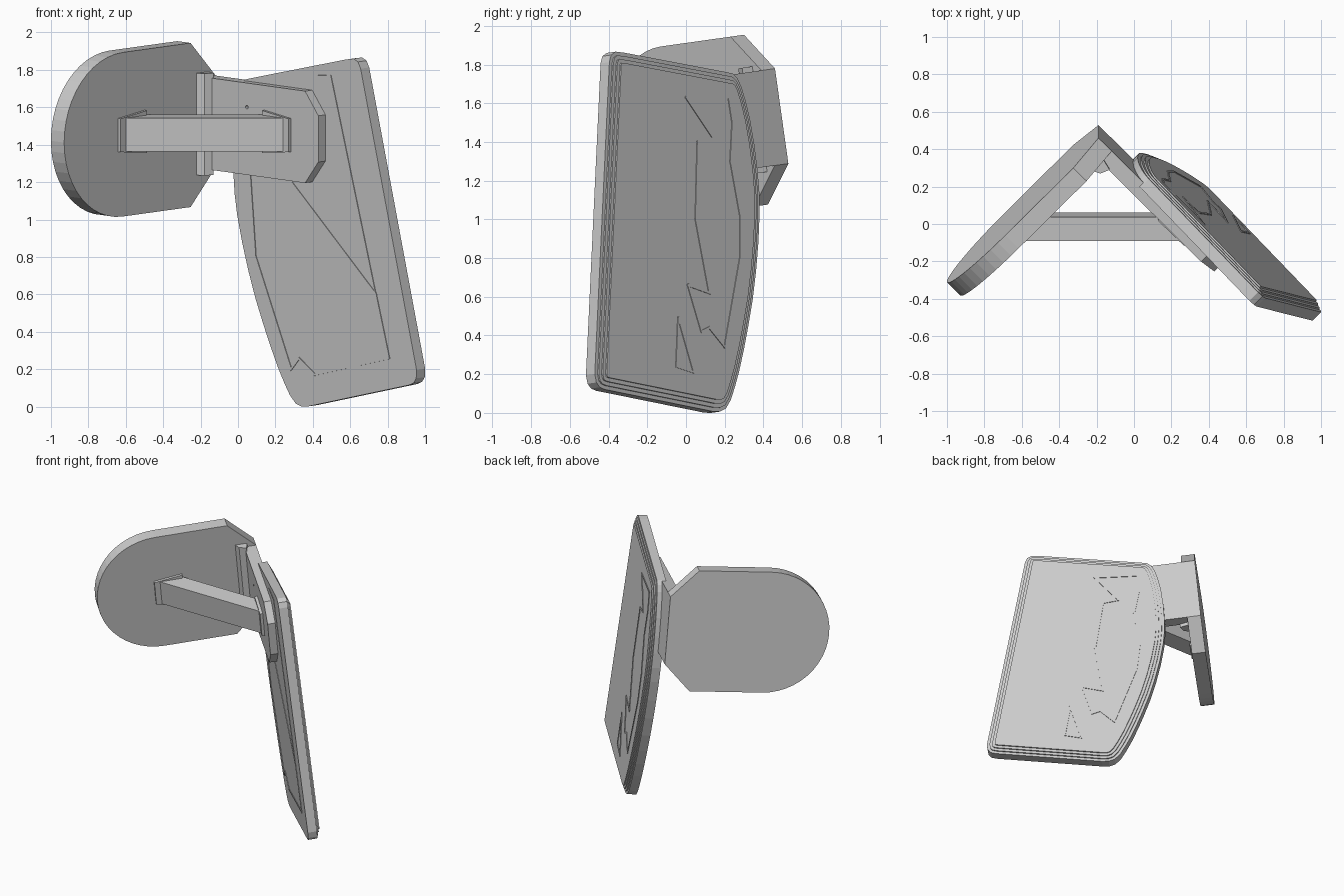
import bpy, bmesh, math
from mathutils import Matrix, Vector

cube = bpy.data.objects.get("Cube")
if cube:
    bpy.data.objects.remove(cube, do_unlink=True)

grey = bpy.data.materials.new("plain_grey")
grey.use_nodes = True
colour = (0.6, 0.6, 0.6, 1)
grey.diffuse_color = colour
grey.node_tree.nodes["Principled BSDF"].inputs["Base Color"].default_value = colour

TILT = Matrix.Rotation(math.radians(8), 4, 'X')
UP = Vector((0, 0, 1))


def frame(origin, along):
    """Matrix with local x along a wall, local y up and local z out of it."""
    u = Vector(along).normalized()
    m = Matrix((u, UP, u.cross(UP))).transposed().to_4x4()
    m.translation = Vector(origin)
    return TILT @ m


def make(name, bm, matrix):
    bm.transform(matrix)
    bmesh.ops.recalc_face_normals(bm, faces=bm.faces[:])
    mesh = bpy.data.meshes.new(name)
    bm.to_mesh(mesh)
    bm.free()
    mesh.materials.append(grey)
    ob = bpy.data.objects.new(name, mesh)
    bpy.context.collection.objects.link(ob)
    return ob


def prism(name, outline, depth, matrix, steps=0, inset=0.02, rise=0.0):
    """Extruded outline, optionally finished with a stepped rim."""
    bm = bmesh.new()
    low = [bm.verts.new((x, y, 0)) for x, y in outline]
    top = [bm.verts.new((x, y, depth)) for x, y in outline]
    bm.faces.new(low[::-1])
    cap = bm.faces.new(top)
    for i in range(len(low)):
        bm.faces.new((low[i - 1], low[i], top[i], top[i - 1]))
    bmesh.ops.recalc_face_normals(bm, faces=bm.faces[:])
    for _ in range(steps):
        bmesh.ops.inset_region(bm, faces=[cap], thickness=inset, use_even_offset=True)
        cap = bmesh.ops.extrude_discrete_faces(bm, faces=[cap])["faces"][0]
        bmesh.ops.translate(bm, vec=(0, 0, rise), verts=cap.verts[:])
    return make(name, bm, matrix)


def drill(ob, spots, radius, matrix):
    """Cut round holes through a wall."""
    bm = bmesh.new()
    for x, y in spots:
        bmesh.ops.create_cone(bm, cap_ends=True, segments=12, radius1=radius, radius2=radius,
                              depth=0.6, matrix=Matrix.Translation((x, y, 0)))
    cutter = make("hole_cutter", bm, matrix)
    cutter.hide_render = True
    mod = ob.modifiers.new("holes", 'BOOLEAN')
    mod.object, mod.operation, mod.solver = cutter, 'DIFFERENCE', 'EXACT'
    dg = bpy.context.evaluated_depsgraph_get()
    ob.data = bpy.data.meshes.new_from_object(ob.evaluated_get(dg))
    ob.modifiers.clear()
    bpy.data.objects.remove(cutter, do_unlink=True)


def strips(name, points, height, matrix, closed=True, width=0.012):
    """Thin raised line following points on a wall."""
    bm = bmesh.new()
    ends = points[1:] + points[:1] if closed else points[1:]
    for a, b in zip(points, ends):
        a, b = Vector(a), Vector(b)
        d = b - a
        m = (Matrix.Translation(((a.x + b.x) / 2, (a.y + b.y) / 2, height))
             @ Matrix.Rotation(math.atan2(d.y, d.x), 4, 'Z')
             @ Matrix.Diagonal((d.length + width, width, 0.008, 1)))
        bmesh.ops.create_cube(bm, size=1, matrix=m)
    make(name, bm, matrix)


MID = 1.45                      # height of the bracket's centre line
hinge = (-0.19, 0.703, 0)

# Mounting plate: clipped corners at the hinge, half round at the far end
plate_frame = frame(hinge, (1, 1, 0))
R = 0.443
outline = [(-0.19, MID - R), (0, MID - 0.248), (0, MID + 0.248), (-0.19, MID + R)]
for i in range(25):
    t = math.pi / 2 + math.pi * i / 24
    outline.append((-0.703 + R * math.cos(t), MID + R * math.sin(t)))
plate = prism("mounting_plate", outline, 0.1, plate_frame)
drill(plate, [(x, MID + 0.187 * s) for x in (-0.38, -1.0) for s in (-1, 1)], 0.018, plate_frame)

# Arm that carries the panel, with a clipped end
wall_frame = frame(hinge, (1, -1, 0))
arm = prism("panel_arm", [(0, MID - 0.248), (0.86, MID - 0.248), (0.96, MID - 0.125),
                          (0.96, MID + 0.125), (0.86, MID + 0.248), (0, MID + 0.248)],
            0.084, wall_frame)
drill(arm, [(0.42, 1.568)], 0.01, wall_frame)

# Corner fillet inside the hinge
fillet_at = TILT @ Matrix.Translation((0, 0, MID - 0.275))
prism("hinge_fillet", [(-0.17, 0.6), (-0.225, 0.53), (-0.18, 0.515), (-0.13, 0.535)],
      0.55, fillet_at)

# Cross brace between plate and arm, with a thin foot at each end
brace_at = TILT @ Matrix.Translation((0, 0, MID - 0.09))
prism("cross_brace", [(-0.63, 0.125), (0.272, 0.125), (0.145, 0.253), (-0.503, 0.253)],
      0.18, brace_at)
foot = [(-0.01, MID - 0.09), (0.19, MID - 0.115), (0.19, MID + 0.115), (-0.01, MID + 0.09)]
prism("plate_foot", foot, 0.02, frame((-0.634, 0.118, 0), (1, 1, 0)))
prism("arm_foot", [(-x, y) for x, y in foot], 0.02, frame((0.276, 0.118, 0), (1, -1, 0)))

# Large leaning panel with a stepped rim on its outer side
panel_frame = frame((0.235, 0.235, 0), (1, -1, 0)) @ Matrix.Diagonal((1, 1, -1, 1))
panel = prism("large_panel", [
    (0.48, 1.888), (0.54, 1.899), (0.575, 1.885), (0.595, 1.85), (1.018, 0.265), (1.015, 0.22),
    (0.995, 0.193), (0.96, 0.178), (0.2, -0.012), (0.15, -0.018), (0.105, -0.007), (0.06, 0.034),
    (0.015, 0.1), (-0.03, 0.175), (-0.085, 0.28), (-0.14, 0.395), (-0.2, 0.53), (-0.254, 0.675),
    (-0.3, 0.82), (-0.339, 0.97), (-0.358, 1.08), (-0.367, 1.19), (-0.37, 1.32), (-0.365, 1.45),
    (-0.352, 1.55), (-0.335, 1.63), (-0.315, 1.675), (-0.285, 1.703), (-0.24, 1.715)],
    0.065, panel_frame, steps=3, inset=0.02, rise=0.009)
drill(panel, [(0.17, 0.145)], 0.02, panel_frame)

# Fine trim lines on the panel's inner face
strips("inner_trim", [(-0.25, 1.3), (-0.2, 0.76), (0.07, 0.176), (0.13, 0.24), (0.25, 0.165),
                      (0.81, 0.31), (0.71, 0.645), (0.08, 1.18)], 0, panel_frame, closed=False)
strips("inner_trim_edge", [(0.71, 0.645), (0.37, 1.79), (0.18, 1.77)], 0, panel_frame,
       closed=False, width=0.006)


def outer(y, z):
    """Position on the panel's outer face from depth and height."""
    return (0.424 - 1.414 * (0.99 * y + 0.139 * z), 0.99 * z - 0.139 * y)


# Fine trim lines on the panel's outer face
OUTER_HEIGHT = 0.092
strips("outer_trim", [outer(*p) for p in [
    (0, 1.63), (0.22, 1.63), (0.24, 1.5), (0.23, 1.3), (0.28, 1.02), (0.28, 0.8), (0.2, 0.34),
    (0.12, 0.44), (0.08, 0.42), (0.01, 0.66), (0.12, 0.62), (0.05, 1.0), (0.06, 1.4),
    (0.14, 1.42)]], OUTER_HEIGHT, panel_frame)
strips("outer_trim_triangle", [outer(*p) for p in [(-0.04, 0.49), (-0.05, 0.24), (0.04, 0.21)]],
       OUTER_HEIGHT, panel_frame)
